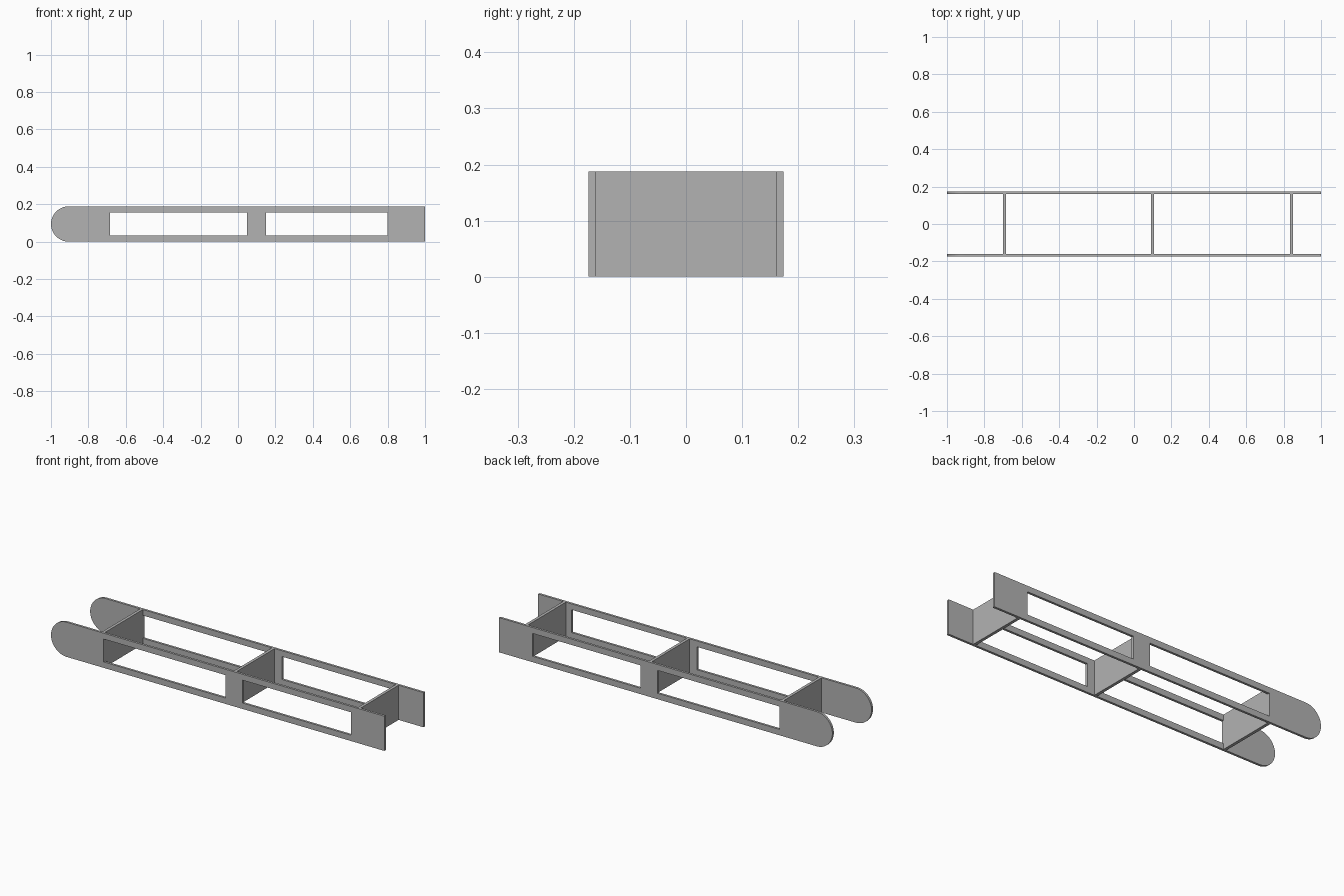
import bpy
import math
from mathutils import Matrix

cube = bpy.data.objects.get("Cube")
if cube:
    bpy.data.objects.remove(cube, do_unlink=True)

HEIGHT = 0.188
HALF_WIDTH = 0.174
PLATE = 0.0125
RADIUS = HEIGHT / 2

grey = bpy.data.materials.new("plain grey")
grey.use_nodes = True
colour = (0.45, 0.45, 0.45, 1)
grey.diffuse_color = colour
for node in grey.node_tree.nodes:
    if node.type == 'BSDF_PRINCIPLED':
        node.inputs["Base Color"].default_value = colour


def add_object(name, mesh):
    obj = bpy.data.objects.new(name, mesh)
    bpy.context.collection.objects.link(obj)
    mesh.materials.clear()
    mesh.materials.append(grey)
    return obj


def add_outline(curve, points):
    spline = curve.splines.new('POLY')
    spline.points.add(len(points) - 1)
    for point, (x, z) in zip(spline.points, points):
        point.co = (x, z, 0, 1)
    spline.use_cyclic_u = True


def rectangle(x0, x1, z0, z1):
    return [(x0, z0), (x1, z0), (x1, z1), (x0, z1)]


def side_rail_mesh():
    """Plate with a round nose, a square tail and two windows."""
    curve = bpy.data.curves.new("rail_profile", 'CURVE')
    curve.dimensions = '2D'
    curve.fill_mode = 'BOTH'
    curve.extrude = PLATE / 2
    steps = 32
    nose = []
    for i in range(steps + 1):
        a = math.pi / 2 + math.pi * i / steps
        nose.append((-1 + RADIUS + RADIUS * math.cos(a), RADIUS + RADIUS * math.sin(a)))
    add_outline(curve, nose + [(1, 0), (1, HEIGHT)])
    for x0, x1 in ((-0.684, 0.048), (0.15, 0.80)):
        add_outline(curve, rectangle(x0, x1, 0.032, HEIGHT - 0.032))
    helper = bpy.data.objects.new("rail_profile", curve)
    bpy.context.collection.objects.link(helper)
    bpy.context.view_layer.update()
    evaluated = helper.evaluated_get(bpy.context.evaluated_depsgraph_get())
    mesh = bpy.data.meshes.new_from_object(evaluated)
    bpy.data.objects.remove(helper, do_unlink=True)
    # Stand the plate upright
    mesh.transform(Matrix.Rotation(math.pi / 2, 4, 'X'))
    for face in mesh.polygons:
        face.use_smooth = False
    return mesh


# Side rails
rail = side_rail_mesh()
for name, side in (("right_rail", -1), ("left_rail", 1)):
    obj = add_object(name, rail.copy())
    obj.location.y = side * (HALF_WIDTH - PLATE / 2)

# Cross panels between the rails
for name, x in (("nose_panel", -0.692), ("middle_panel", 0.099), ("tail_panel", 0.842)):
    bpy.ops.mesh.primitive_cube_add(size=1, location=(x, 0, RADIUS))
    panel = bpy.context.object
    panel.name = name
    panel.scale = (0.016, 2 * (HALF_WIDTH - PLATE), HEIGHT)
    panel.data.materials.append(grey)
